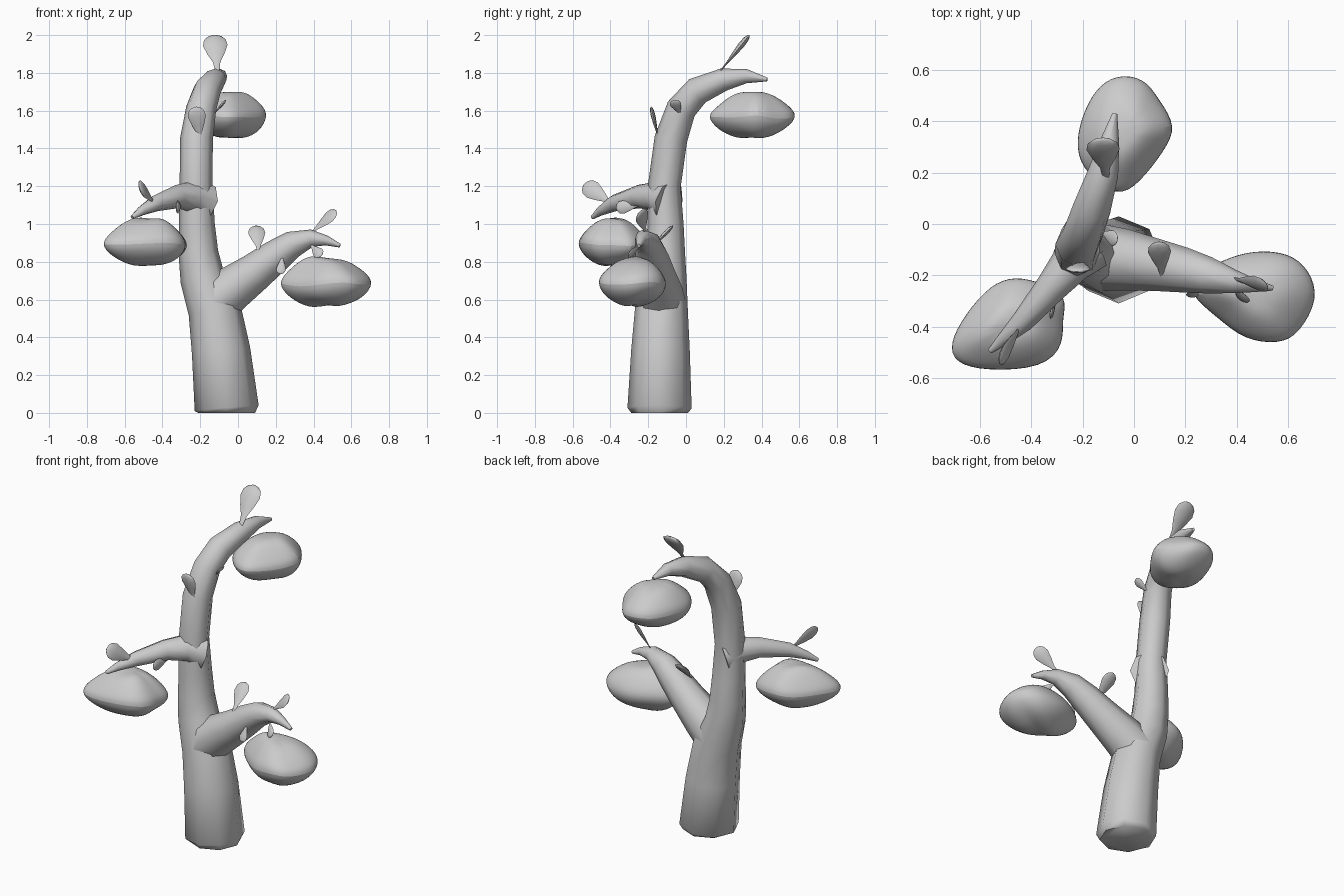
import bpy, bmesh, math
from mathutils import Vector, noise

if "Cube" in bpy.data.objects:
    bpy.data.objects.remove(bpy.data.objects["Cube"])

grey = bpy.data.materials.new("plain_grey")
grey.diffuse_color = (0.6, 0.6, 0.6, 1)
grey.use_nodes = True
grey.node_tree.nodes["Principled BSDF"].inputs["Base Color"].default_value = grey.diffuse_color


def finish(name, bm):
    bmesh.ops.recalc_face_normals(bm, faces=bm.faces)
    mesh = bpy.data.meshes.new(name)
    bm.to_mesh(mesh)
    bm.free()
    mesh.materials.append(grey)
    obj = bpy.data.objects.new(name, mesh)
    bpy.context.collection.objects.link(obj)
    return obj


def sweep(name, path, ref, sides=8):
    """Tube through (x, y, z, radius along ref, radius across ref) points."""
    bm = bmesh.new()
    centres = [Vector(p[:3]) for p in path]
    rings = []
    for i, p in enumerate(path):
        t = (centres[min(i + 1, len(path) - 1)] - centres[max(i - 1, 0)]).normalized()
        ref_v = Vector(ref)
        u = (ref_v - t * ref_v.dot(t)).normalized()
        v = t.cross(u)
        ring = []
        for k in range(sides):
            a = 2 * math.pi * k / sides
            ring.append(bm.verts.new(centres[i] + u * p[3] * math.cos(a) + v * p[-1] * math.sin(a)))
        rings.append(ring)
    for a, b in zip(rings, rings[1:]):
        for k in range(sides):
            n = (k + 1) % sides
            bm.faces.new((a[k], a[n], b[n], b[k]))
    bm.faces.new(rings[0])
    bm.faces.new(rings[-1])
    return finish(name, bm)


def leaf(name, base, tip, width, ref):
    """Flat paddle that is narrow at the base and rounded at the tip."""
    base, tip = Vector(base), Vector(tip)
    path = []
    for t, w in ((-.1, .16), (.2, .3), (.45, .7), (.7, 1), (.87, .88), (.96, .55), (1, .15)):
        path.append((*base.lerp(tip, t), w * width / 2, w * width * 0.13))
    return sweep(name, path, ref)


def clump(name, outline, z_low, z_high):
    """Lumpy foliage pad with the given plan outline."""
    bm = bmesh.new()
    c = sum((Vector(p) for p in outline), Vector((0, 0))) / len(outline)
    zm, h = (z_low + z_high) / 2, (z_high - z_low) / 2
    rings = []
    for s, dz in ((.4, -1.02), (.82, -.68), (1.07, -.1), (.85, .42), (.45, .95)):
        ring = []
        for x, y in outline:
            p = Vector((c.x + (x - c.x) * s, c.y + (y - c.y) * s, zm + dz * h))
            p.z += 0.035 * noise.noise(p * 7)
            ring.append(bm.verts.new(p))
        rings.append(ring)
    n = len(outline)
    for a, b in zip(rings, rings[1:]):
        for k in range(n):
            bm.faces.new((a[k], a[(k + 1) % n], b[(k + 1) % n], b[k]))
    for ring, z in ((rings[0], z_low), (rings[-1], z_high)):
        pole = bm.verts.new((c.x, c.y, z))
        for k in range(n):
            bm.faces.new((ring[k], ring[(k + 1) % n], pole))
    obj = finish(name, bm)
    sub = obj.modifiers.new("smooth", 'SUBSURF')
    sub.levels = sub.render_levels = 2


# Trunk, bending backwards at the top
sweep("trunk", [
    (-.06, -.14, 0, .15), (-.06, -.14, .025, .17), (-.09, -.135, .33, .155),
    (-.125, -.13, .55, .14), (-.19, -.115, .72, .118), (-.21, -.11, .85, .105),
    (-.218, -.108, 1.0, .095), (-.222, -.115, 1.2, .087), (-.22, -.08, 1.45, .087),
    (-.195, -.025, 1.61, .08), (-.165, .06, 1.705, .075), (-.12, .2, 1.765, .06),
    (-.095, .32, 1.783, .038), (-.075, .43, 1.765, .01)], (1, 0, 0))

# Side branches
sweep("right_branch", [
    (-.13, -.13, .58, .13), (-.03, -.14, .66, .12), (.09, -.16, .745, .102),
    (.2, -.18, .83, .088), (.29, -.2, .893, .072), (.39, -.225, .925, .046),
    (.47, -.24, .912, .026), (.54, -.25, .885, .01)], (0, 1, 0))
sweep("left_branch", [
    (-.19, -.09, 1.12, .11), (-.25, -.16, 1.145, .08), (-.325, -.25, 1.145, .062),
    (-.435, -.38, 1.11, .044), (-.51, -.45, 1.07, .026), (-.56, -.495, 1.035, .011)], (0, 0, 1))

# Leaves
leaf("top_leaf", (-.11, .19, 1.82), (-.125, .335, 2.0), .13, (1, 0, 0))
leaf("trunk_front_leaf", (-.2, -.145, 1.45), (-.225, -.185, 1.62), .095, (1, 0, 0))
leaf("trunk_side_leaf", (-.13, -.03, 1.58), (-.065, -.065, 1.655), .06, (0, 1, 0))
leaf("left_branch_leaf", (-.44, -.395, 1.11), (-.525, -.54, 1.21), .1, (-.3, .2, 1))
leaf("left_branch_low_leaf", (-.30, -.245, 1.1), (-.325, -.37, 1.085), .07, (0, 0, 1))
leaf("right_branch_leaf", (.11, -.2, .86), (.095, -.07, .99), .09, (1, 0, 0))
leaf("right_tip_leaf", (.39, -.215, .955), (.52, -.24, 1.07), .085, (-.4, .7, .5))
leaf("right_tip_low_leaf", (.385, -.24, .89), (.44, -.305, .83), .06, (1, 0, 1))
leaf("right_hanging_leaf", (.235, -.25, .83), (.225, -.285, .735), .05, (1, 0, 0))

# Foliage clumps under each branch end
clump("left_clump", [
    (-.465, -.2), (-.35, -.23), (-.255, -.285), (-.28, -.37), (-.27, -.47), (-.35, -.565),
    (-.58, -.575), (-.70, -.545), (-.725, -.47), (-.66, -.35), (-.56, -.235)], .78, 1.03)
clump("back_clump", [
    (-.075, .585), (.04, .575), (.1, .485), (.17, .38), (.12, .285), (.02, .155),
    (-.065, .1), (-.19, .195), (-.23, .29), (-.21, .41), (-.155, .525)], 1.46, 1.7)
clump("right_clump", [
    (.205, -.27), (.33, -.37), (.43, -.455), (.57, -.47), (.645, -.43), (.725, -.29),
    (.685, -.175), (.605, -.11), (.47, -.1), (.35, -.135), (.24, -.2)], .57, .82)

# Smooth shading with a sharp trunk base
for obj in bpy.context.collection.objects:
    obj.select_set(True)
    bpy.context.view_layer.objects.active = obj
bpy.ops.object.shade_smooth_by_angle(angle=math.radians(60))
